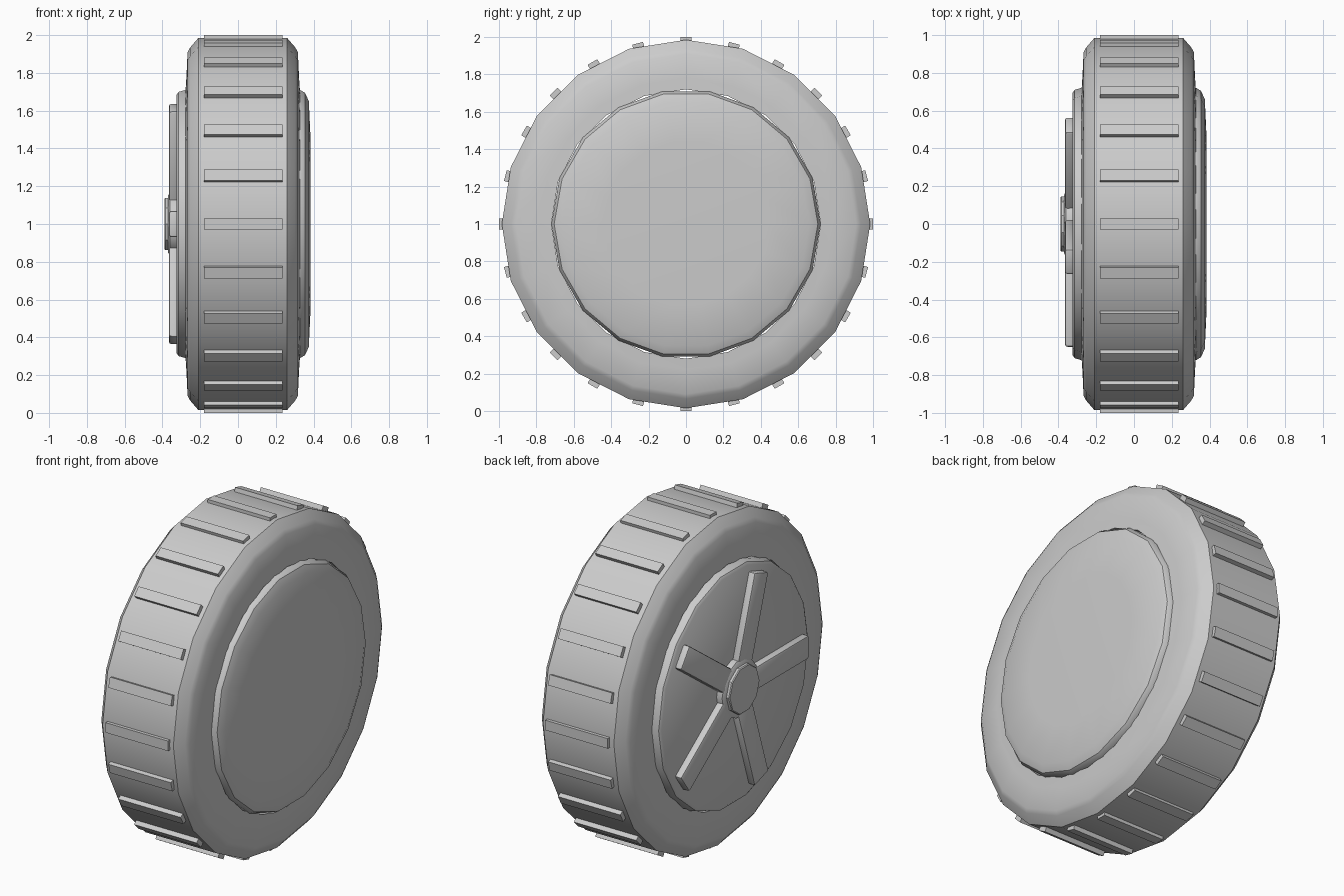
import bpy, bmesh, math
from mathutils import Matrix

if "Cube" in bpy.data.objects:
    bpy.data.objects.remove(bpy.data.objects["Cube"])

grey = bpy.data.materials.new("plain grey")
grey.diffuse_color = (0.6, 0.6, 0.6, 1)
grey.use_nodes = True
grey.node_tree.nodes["Principled BSDF"].inputs["Base Color"].default_value = grey.diffuse_color


def finish(name, bm, angle=None):
    bmesh.ops.recalc_face_normals(bm, faces=bm.faces)
    me = bpy.data.meshes.new(name)
    bm.to_mesh(me)
    bm.free()
    me.materials.append(grey)
    ob = bpy.data.objects.new(name, me)
    bpy.context.collection.objects.link(ob)
    if angle:
        bpy.ops.object.select_all(action='DESELECT')
        ob.select_set(True)
        bpy.context.view_layer.objects.active = ob
        bpy.ops.object.shade_smooth_by_angle(angle=math.radians(angle))
    return ob


def lathe(name, profile, sides, closed=False, angle=35):
    """Spin an (x, radius) profile about the wheel axle, first vertex on +y."""
    bm = bmesh.new()
    rings = []
    for x, r in profile:
        rings.append([bm.verts.new((x, r * math.cos(2 * math.pi * i / sides),
                                    1 + r * math.sin(2 * math.pi * i / sides)))
                      for i in range(sides)])
    pairs = list(zip(rings, rings[1:]))
    if closed:
        pairs.append((rings[-1], rings[0]))
    else:
        bm.faces.new(rings[0])
        bm.faces.new(rings[-1])
    for a, b in pairs:
        for i in range(sides):
            j = (i + 1) % sides
            bm.faces.new((a[i], a[j], b[j], b[i]))
    return finish(name, bm, angle)


def block(name, x0, x1, r0, r1, width, turn, bevel=0):
    """Box reaching outwards from the axle, turned about it (0 = +y)."""
    bm = bmesh.new()
    bmesh.ops.create_cube(bm, size=1)
    m = (Matrix.Translation((0, 0, 1)) @ Matrix.Rotation(turn, 4, 'X')
         @ Matrix.Translation(((x0 + x1) / 2, (r0 + r1) / 2, 0))
         @ Matrix.Diagonal((x1 - x0, r1 - r0, width, 1)))
    bmesh.ops.transform(bm, matrix=m, verts=bm.verts)
    if bevel:
        bmesh.ops.bevel(bm, geom=bm.edges[:], offset=bevel, segments=2,
                        profile=0.5, affect='EDGES')
    return finish(name, bm, 35 if bevel else None)


# tyre: hollow ring with chamfered shoulders
half = [(0.302, 0.72), (0.298, 0.78), (0.292, 0.91), (0.278, 0.935), (0.235, 0.985)]
tyre = [(0.025 + x, r) for x, r in half] + [(0.025 - x, r) for x, r in reversed(half)]
lathe("tyre", tyre, 20, closed=True)

# tread bars
for i in range(24):
    block(f"tread_bar_{i + 1}", -0.18, 0.235, 0.955, 1.0, 0.06, math.radians(15 * i))

# rim drum, slightly domed on the inner side
lathe("rim", [(-0.325, 0.695), (-0.315, 0.71), (-0.28, 0.72), (0.33, 0.72),
              (0.355, 0.705), (0.375, 0.66), (0.385, 0.44)], 18)

# spokes, one pointing to the front
for i in range(5):
    block(f"spoke_{i + 1}", -0.365, -0.31, 0.08, 0.65, 0.14,
          math.pi + 2 * math.pi * i / 5, 0.012)

# hub and its cap
lathe("hub", [(-0.37, 0.155), (-0.36, 0.172), (-0.31, 0.175)], 14)
lathe("hub_cap", [(-0.39, 0.14), (-0.385, 0.145), (-0.36, 0.145)], 10)
